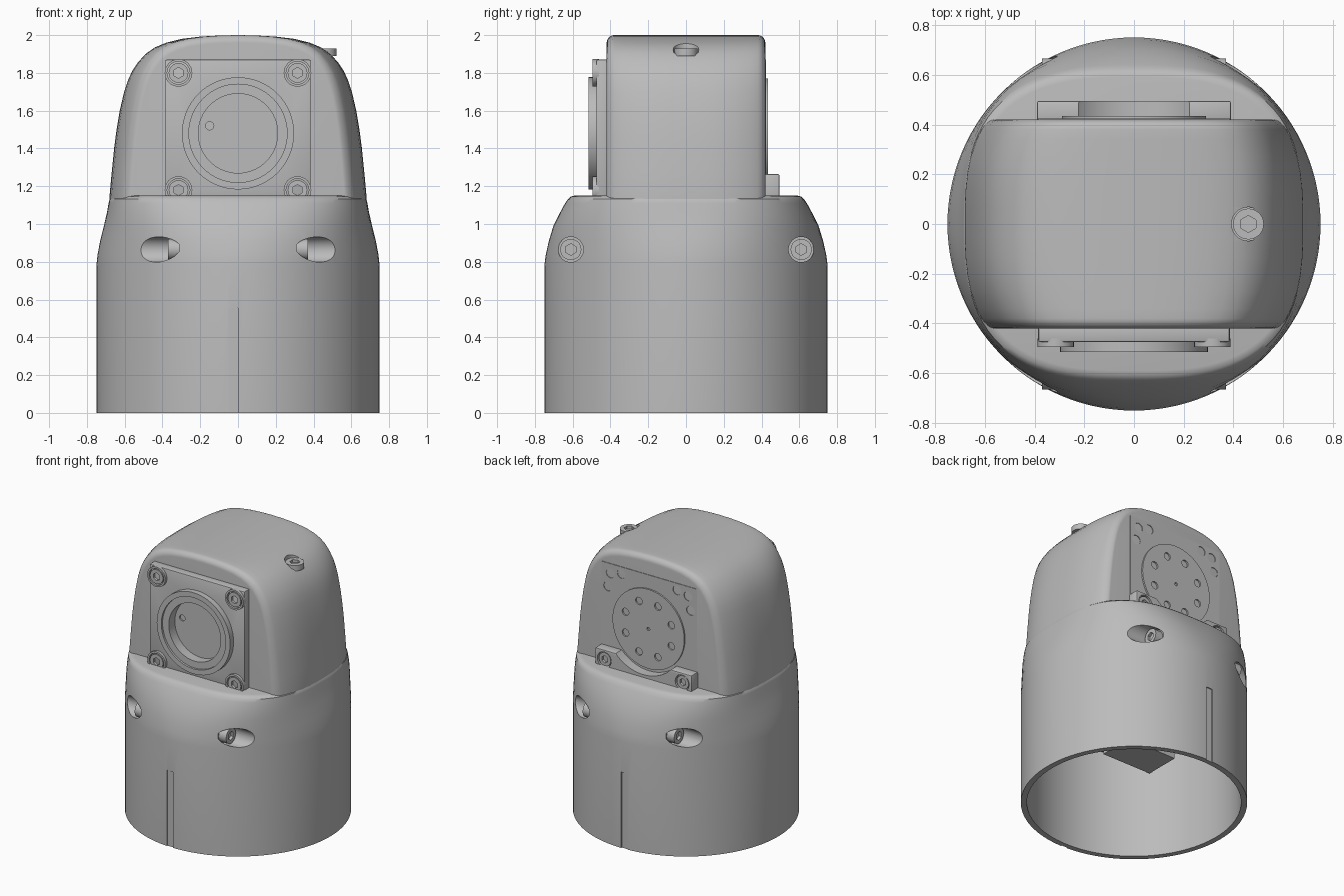
import bpy, bmesh
from math import sin, cos, pi
from mathutils import Vector, Matrix

cube = bpy.data.objects.get("Cube")
if cube:
    bpy.data.objects.remove(cube, do_unlink=True)

gray = bpy.data.materials.new("plain gray")
gray.use_nodes = True
gray.diffuse_color = (0.5, 0.5, 0.5, 1)
gray.node_tree.nodes["Principled BSDF"].inputs["Base Color"].default_value = (0.5, 0.5, 0.5, 1)

X, Y, Z = Vector((1, 0, 0)), Vector((0, 1, 0)), Vector((0, 0, 1))


def cyl(bm, base, axis, r, length, seg=32):
    """Cylinder starting at base and running along axis."""
    axis = Vector(axis)
    m = Matrix.Translation(Vector(base) + axis * length / 2) @ axis.to_track_quat('Z', 'Y').to_matrix().to_4x4()
    bmesh.ops.create_cone(bm, cap_ends=True, segments=seg, radius1=r, radius2=r, depth=length, matrix=m)


def box(bm, lo, hi):
    lo, hi = Vector(lo), Vector(hi)
    m = Matrix.Translation((lo + hi) / 2) @ Matrix.Diagonal((*(hi - lo), 1))
    bmesh.ops.create_cube(bm, size=1, matrix=m)


def loft(bm, rings):
    """Skin closed rings of equal point count and cap both ends."""
    loops = [[bm.verts.new(p) for p in ring] for ring in rings]
    n = len(loops[0])
    for a, b in zip(loops, loops[1:]):
        for i in range(n):
            j = (i + 1) % n
            bm.faces.new((a[i], a[j], b[j], b[i]))
    bm.faces.new(loops[0][::-1])
    bm.faces.new(loops[-1])


def make(name, build, cutters=None, bevel=0):
    """Turn a bmesh builder into an object, optionally cut by a second builder."""
    bm = bmesh.new()
    build(bm)
    bmesh.ops.recalc_face_normals(bm, faces=bm.faces)
    mesh = bpy.data.meshes.new(name)
    bm.to_mesh(mesh)
    bm.free()
    ob = bpy.data.objects.new(name, mesh)
    bpy.context.collection.objects.link(ob)
    mesh.materials.append(gray)
    for o in bpy.context.selected_objects:
        o.select_set(False)
    bpy.context.view_layer.objects.active = ob
    ob.select_set(True)
    if bevel:
        mod = ob.modifiers.new("soft_edges", 'BEVEL')
        mod.width, mod.segments = bevel, 2
        bpy.ops.object.modifier_apply(modifier=mod.name)
    if cutters:
        tool = make(name + "_cutter", cutters)
        tool.hide_render = True
        tool.select_set(False)
        bpy.context.view_layer.objects.active = ob
        ob.select_set(True)
        mod = ob.modifiers.new("cut", 'BOOLEAN')
        mod.object, mod.operation, mod.solver = tool, 'DIFFERENCE', 'EXACT'
        mod.use_self = True
        bpy.ops.object.modifier_apply(modifier=mod.name)
        bpy.data.objects.remove(tool, do_unlink=True)
    bpy.ops.object.shade_smooth_by_angle(angle=0.6)
    return ob


def screw(name, base, axis, r, h):
    axis = Vector(axis)
    top = Vector(base) + axis * h
    make(name, lambda bm: cyl(bm, base, axis, r, h, 28),
         lambda bm: cyl(bm, top - axis * 0.02, axis, r * 0.55, 0.1, 6))


# Hollow base: round at the bottom, squarer and narrower at the shoulder
DEPTH, POWER, SHOULDER, FACE = 0.61, 2.85, 1.15, 0.42


def ring(rx, ry, n, z, seg=112):
    pts = []
    for i in range(seg):
        c, s = cos(2 * pi * i / seg), sin(2 * pi * i / seg)
        k = (abs(c) ** n + abs(s) ** n) ** (-1 / n)
        pts.append((rx * c * k, ry * s * k, z))
    return pts


def build_base(bm):
    sections = [(0.71, 0.71, 2, 0.78), (0.71, 0.71, 2, 0), (0.75, 0.75, 2, 0), (0.75, 0.75, 2, 0.78),
                (0.743, 0.742, 2.05, 0.84), (0.73, 0.726, 2.15, 0.91), (0.71, 0.702, 2.35, 0.99),
                (0.694, 0.667, 2.6, 1.06), (0.685, 0.64, 2.75, 1.11), (0.68, 0.625, POWER, 1.132),
                (0.668, 0.61, POWER, 1.145), (0.65, 0.59, POWER, SHOULDER)]
    loft(bm, [ring(*s) for s in sections])


def cut_base(bm):
    for sy in (-1, 1):
        for sx in (-1, 1):
            cyl(bm, (sx * 0.31, sy * 0.61, 0.865), X * sx, 0.067, 0.5)
        y = sorted((sy * 0.742, sy * 0.78))
        box(bm, (-0.05, y[0], -0.1), (0, y[1], 0.555))


make("base_shell", build_base, cut_base)
make("inner_block", lambda bm: box(bm, (-0.52, -0.46, 0.62), (-0.12, -0.2, 0.8)))

# Head: arched outline lofted from front to back with rounded rims
HALF = [(0.68, 1.0), (0.68, 1.15), (0.669, 1.27), (0.656, 1.4), (0.643, 1.5), (0.626, 1.6), (0.603, 1.7),
        (0.583, 1.76), (0.56, 1.81), (0.53, 1.855), (0.49, 1.9), (0.44, 1.935), (0.38, 1.96), (0.3, 1.98),
        (0.2, 1.992), (0.1, 1.998)]
OUTLINE = HALF + [(0, 2.0)] + [(-x, z) for x, z in reversed(HALF)]


def head_ring(y, drop):
    f = (1 - (abs(y) / DEPTH) ** POWER) ** (1 / POWER)
    up = 1 - drop / 0.85
    return [(x * f * (1 - drop), y, SHOULDER + (z - SHOULDER) * (up if z > SHOULDER else 1)) for x, z in OUTLINE]


def build_head(bm):
    r = 0.04
    steps = [i * pi / 12 for i in range(7)]
    edge = [(FACE - r + r * sin(a), r * (1 - cos(a))) for a in steps]
    flat = [(-0.34 + 0.068 * i, 0) for i in range(11)]
    loft(bm, [head_ring(y, d) for y, d in [(-y, d) for y, d in reversed(edge)] + flat + edge])


make("head", build_head, lambda bm: cyl(bm, (0.46, 0, 1.905), Z, 0.068, 0.3))
screw("top_screw", (0.46, 0, 1.89), Z, 0.062, 0.04)
for sx in (-1, 1):
    for sy in (-1, 1):
        screw("side_screw", (sx * 0.3, sy * 0.61, 0.865), X * sx, 0.056, 0.07)

# Front drive unit: plate, corner screws and cupped ring
HUB = 1.48
make("front_plate", lambda bm: box(bm, (-0.385, -0.475, 1.12), (0.385, -0.4, 1.87)),
     lambda bm: cyl(bm, (0, -0.41, HUB), -Y, 0.25, 0.2, 64), bevel=0.008)
for sx in (-1, 1):
    for z in (1.18, 1.8):
        make("corner_boss", lambda bm: cyl(bm, (sx * 0.315, -0.46, z), -Y, 0.073, 0.035),
             lambda bm: cyl(bm, (sx * 0.315, -0.475, z), -Y, 0.06, 0.1))
        screw("corner_screw", (sx * 0.315, -0.46, z), -Y, 0.052, 0.032)


def cut_cup(bm):
    cyl(bm, (0, -0.5, HUB), -Y, 0.26, 0.1, 64)
    cyl(bm, (0, -0.43, HUB), -Y, 0.21, 0.05 + 0.1, 64)
    cyl(bm, (-0.15, -0.4, 1.52), -Y, 0.022, 0.1, 16)


make("front_ring", lambda bm: cyl(bm, (0, -0.39, HUB), -Y, 0.297, 0.125, 64), cut_cup)

# Rear output: plate, drilled disc, saddle bracket


def cut_back_plate(bm):
    for sx in (-1, 1):
        for x, z in ((0.315, 1.8), (0.225, 1.82), (0.335, 1.7)):
            cyl(bm, (sx * x, 0.405, z), Y, 0.034, 0.1, 20)


def cut_disc(bm):
    for i in range(8):
        a = (i + 0.5) * pi / 4
        cyl(bm, (0.2 * cos(a), 0.41, HUB + 0.2 * sin(a)), Y, 0.027, 0.1, 16)
    cyl(bm, (0, 0.41, HUB), Y, 0.012, 0.1, 12)


make("back_plate", lambda bm: box(bm, (-0.385, 0.39, 1.12), (0.385, 0.424, 1.87)), cut_back_plate)
make("back_disc", lambda bm: cyl(bm, (0, 0.39, HUB), Y, 0.29, 0.045, 64), cut_disc)


def cut_bracket(bm):
    cyl(bm, (0, 0.38, HUB), Y, 0.31, 0.3, 64)
    for sx in (-1, 1):
        cyl(bm, (sx * 0.315, 0.47, 1.195), Y, 0.056, 0.2)


make("back_bracket", lambda bm: box(bm, (-0.39, 0.4, 1.1), (0.39, 0.495, 1.265)), cut_bracket, bevel=0.008)
for sx in (-1, 1):
    screw("bracket_screw", (sx * 0.315, 0.45, 1.195), Y, 0.048, 0.038)
